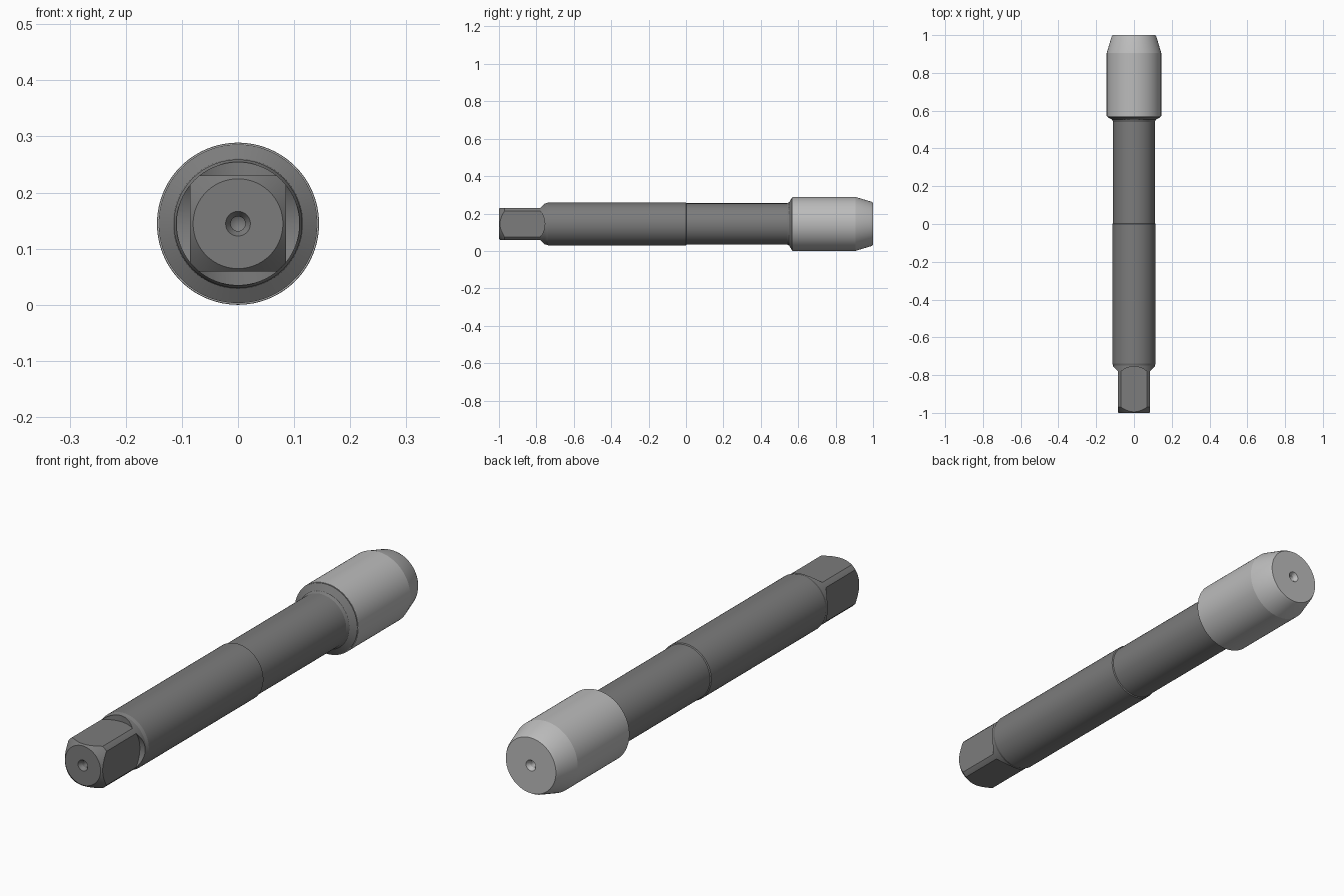
import bpy, bmesh
from math import sin, cos, pi, radians
from mathutils import Matrix, Vector

if "Cube" in bpy.data.objects:
    bpy.data.objects.remove(bpy.data.objects["Cube"])

R = 0.1445          # largest radius, also height of the axis
AXIS = Vector((0, 0, R))
SEG = 96


def material(name, v):
    m = bpy.data.materials.new(name)
    m.diffuse_color = (v, v, v, 1)
    m.use_nodes = True
    m.node_tree.nodes["Principled BSDF"].inputs["Base Color"].default_value = m.diffuse_color
    return m


def finish(bm, name):
    bmesh.ops.recalc_face_normals(bm, faces=bm.faces)
    me = bpy.data.meshes.new(name)
    bm.to_mesh(me)
    bm.free()
    ob = bpy.data.objects.new(name, me)
    bpy.context.collection.objects.link(ob)
    return ob


def lathe(name, profile):
    """Revolve (radius, y) points around the long axis."""
    bm = bmesh.new()
    vs = [bm.verts.new(AXIS + Vector((r, y, 0))) for r, y in profile]
    es = [bm.edges.new(p) for p in zip(vs, vs[1:])]
    bmesh.ops.spin(bm, geom=vs + es, cent=AXIS, axis=(0, 1, 0),
                   angle=2 * pi, steps=SEG, use_duplicate=False)
    bmesh.ops.remove_doubles(bm, verts=bm.verts, dist=1e-5)
    return finish(bm, name)


def flat_cutter(k):
    """Round-ended slot that mills one flat of the drive square."""
    w, cy = 0.11, -0.865
    pts = [(-w, -1.1), (w, -1.1)]
    pts += [(w * cos(pi * i / 32), cy + w * sin(pi * i / 32)) for i in range(33)]
    bm = bmesh.new()
    f = bm.faces.new([bm.verts.new((x, y, 0.0855)) for x, y in pts])
    new = bmesh.ops.extrude_face_region(bm, geom=[f])["geom"]
    bmesh.ops.translate(bm, vec=(0, 0, 0.1),
                        verts=[g for g in new if isinstance(g, bmesh.types.BMVert)])
    bm.transform(Matrix.Translation(AXIS) @ Matrix.Rotation(k * pi / 2, 4, 'Y'))
    ob = finish(bm, "flat_cutter")
    ob.hide_render = True
    return ob


def smooth(ob, mat):
    ob.data.materials.clear()
    ob.data.materials.append(mat)
    bpy.ops.object.select_all(action='DESELECT')
    ob.select_set(True)
    bpy.context.view_layer.objects.active = ob
    bpy.ops.object.shade_smooth_by_angle(angle=radians(15))


# Shank: centre hole, drive end, body, neck and flare up to the head
shank = lathe("shank", [
    (0, -0.935), (0.013, -0.943), (0.013, -0.985), (0.022, -1), (0.08, -1),
    (0.11, -0.97), (0.11, -0.75), (0.1145, -0.738), (0.1145, 0),
    (0.1105, 0.003), (0.1105, 0.54), (0.116, 0.552), (R - 0.003, 0.567),
    (R - 0.003, 0.57), (0, 0.57)])

# Four flats milled into the drive end
for k in range(4):
    cutter = flat_cutter(k)
    mod = shank.modifiers.new("flat", 'BOOLEAN')
    mod.operation = 'DIFFERENCE'
    mod.solver = 'EXACT'
    mod.object = cutter
    bpy.context.view_layer.objects.active = shank
    bpy.ops.object.modifier_apply(modifier=mod.name)
    bpy.data.objects.remove(cutter)

# Head: cylinder with tapered lead-in and centre hole
head = lathe("cutting_head", [
    (0, 0.57), (R - 0.001, 0.57), (R, 0.572), (R, 0.905), (0.119, 0.99),
    (0.113, 1), (0.022, 1), (0.013, 0.985), (0.013, 0.943), (0, 0.935)])

smooth(shank, material("dark_grey", 0.2))
smooth(head, material("light_grey", 0.5))
